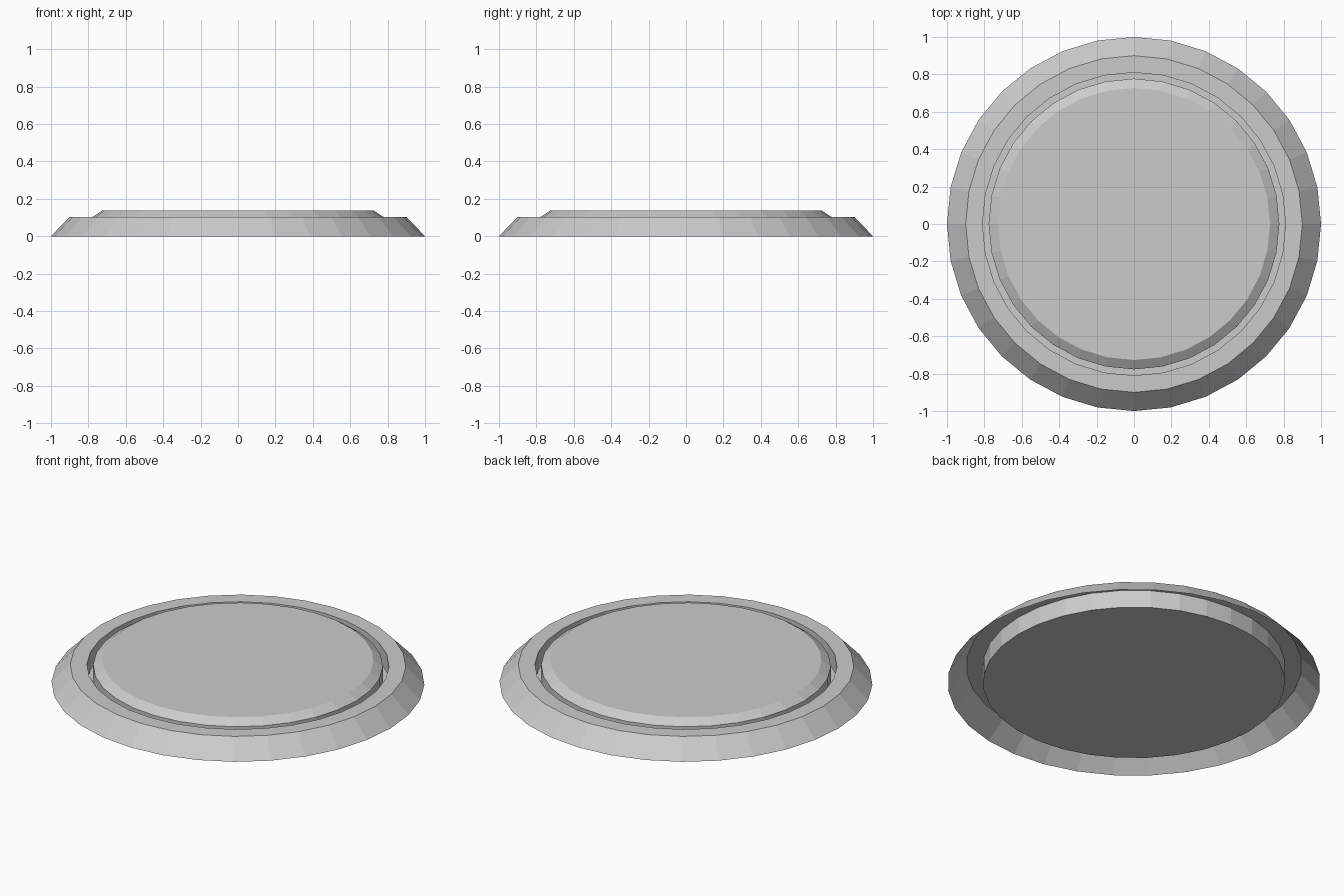
import bpy
import bmesh
from math import cos, sin, tau

SIDES = 32

cube = bpy.data.objects.get("Cube")
if cube:
    bpy.data.objects.remove(cube, do_unlink=True)

grey = bpy.data.materials.new("light grey")
grey.use_nodes = True
color = (0.6, 0.6, 0.6, 1)
grey.diffuse_color = color
grey.node_tree.nodes["Principled BSDF"].inputs["Base Color"].default_value = color


def turned_part(name, profile, cap_first=False, cap_last=False):
    """Turn a (radius, height) profile, listed from outside in, about z."""
    bm = bmesh.new()
    rings = [[bm.verts.new((r * cos(tau * i / SIDES), r * sin(tau * i / SIDES), z))
              for i in range(SIDES)] for r, z in profile]
    for low, high in zip(rings, rings[1:]):
        for i in range(SIDES):
            j = (i + 1) % SIDES
            bm.faces.new((low[i], low[j], high[j], high[i]))
    if cap_first:
        bm.faces.new(rings[0][::-1])
    if cap_last:
        bm.faces.new(rings[-1])
    mesh = bpy.data.meshes.new(name)
    bm.to_mesh(mesh)
    bm.free()
    mesh.materials.append(grey)
    obj = bpy.data.objects.new(name, mesh)
    bpy.context.collection.objects.link(obj)
    return obj


# Sloped outer rim, flat ledge and the groove wall, hollow underneath
turned_part("rim", [(1, 0), (0.9, 0.104), (0.81, 0.104), (0.81, 0)])

# Floor of the groove, which is also the underside
turned_part("base_plate", [(0.81, 0), (0.777, 0)], cap_last=True)

# Raised centre with a bevelled edge
turned_part("raised_centre", [(0.777, 0), (0.777, 0.104), (0.727, 0.137)], cap_last=True)
